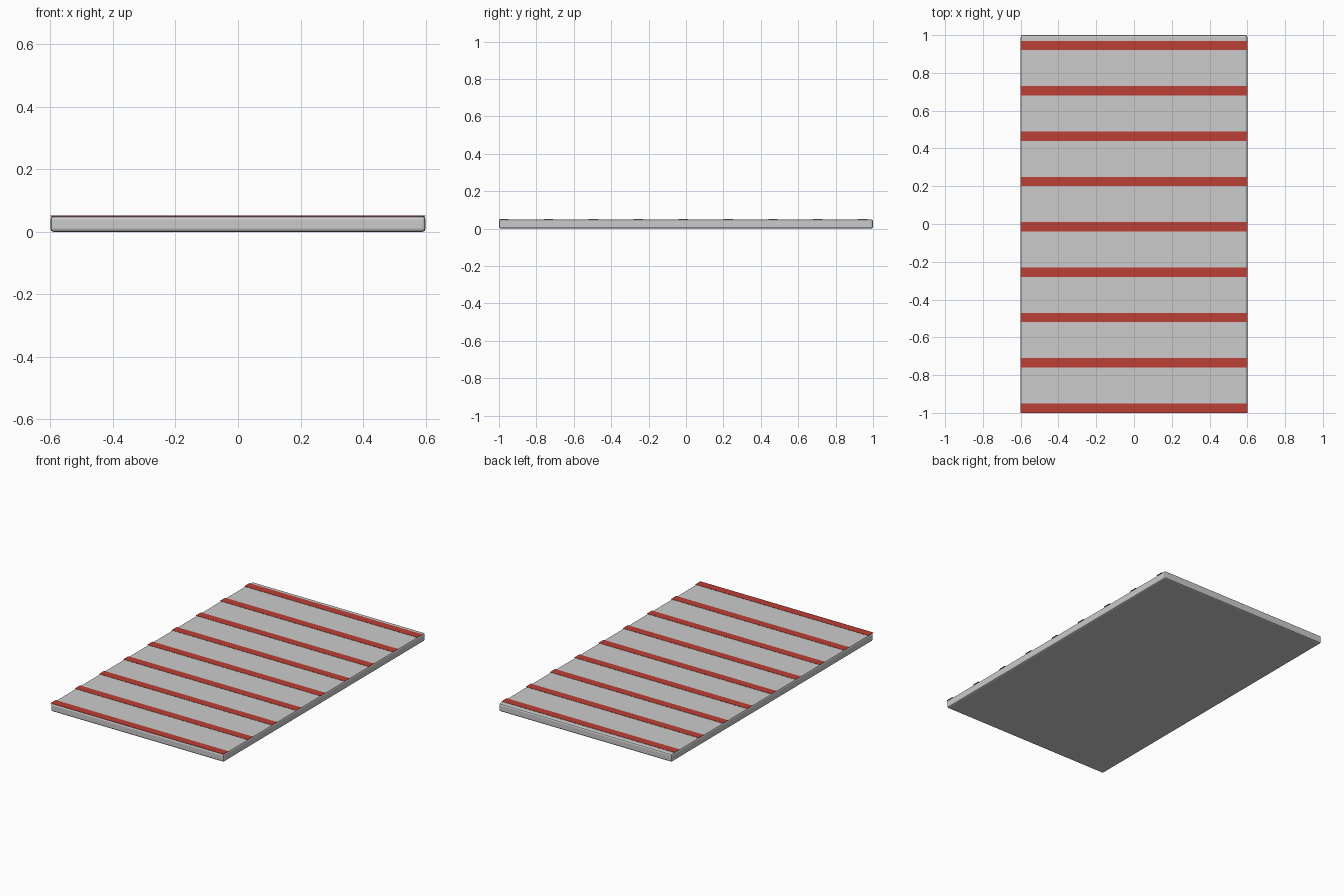
import bpy

if "Cube" in bpy.data.objects:
    bpy.data.objects.remove(bpy.data.objects["Cube"])


def box(name, size, location):
    bpy.ops.mesh.primitive_cube_add(size=1, location=location)
    ob = bpy.context.object
    ob.name = name
    ob.scale = size
    bpy.ops.object.transform_apply(location=False, rotation=False, scale=True)
    return ob


red = bpy.data.materials.new("stripe_red")
red.diffuse_color = (0.5, 0.05, 0.035, 1)
red.use_nodes = True
red.node_tree.nodes["Principled BSDF"].inputs["Base Color"].default_value = red.diffuse_color

# Base panel with softened edges
panel = box("panel", (1.2, 2.0, 0.05), (0, 0, 0.025))
bevel = panel.modifiers.new("soft_edges", 'BEVEL')
bevel.width = 0.01
bevel.segments = 2

# Thin raised stripes across the top, evenly spaced from the front edge
for i in range(9):
    stripe = box(f"stripe_{i + 1}", (1.2, 0.05, 0.002), (0, -0.975 + 0.24 * i, 0.0505))
    stripe.data.materials.append(red)
